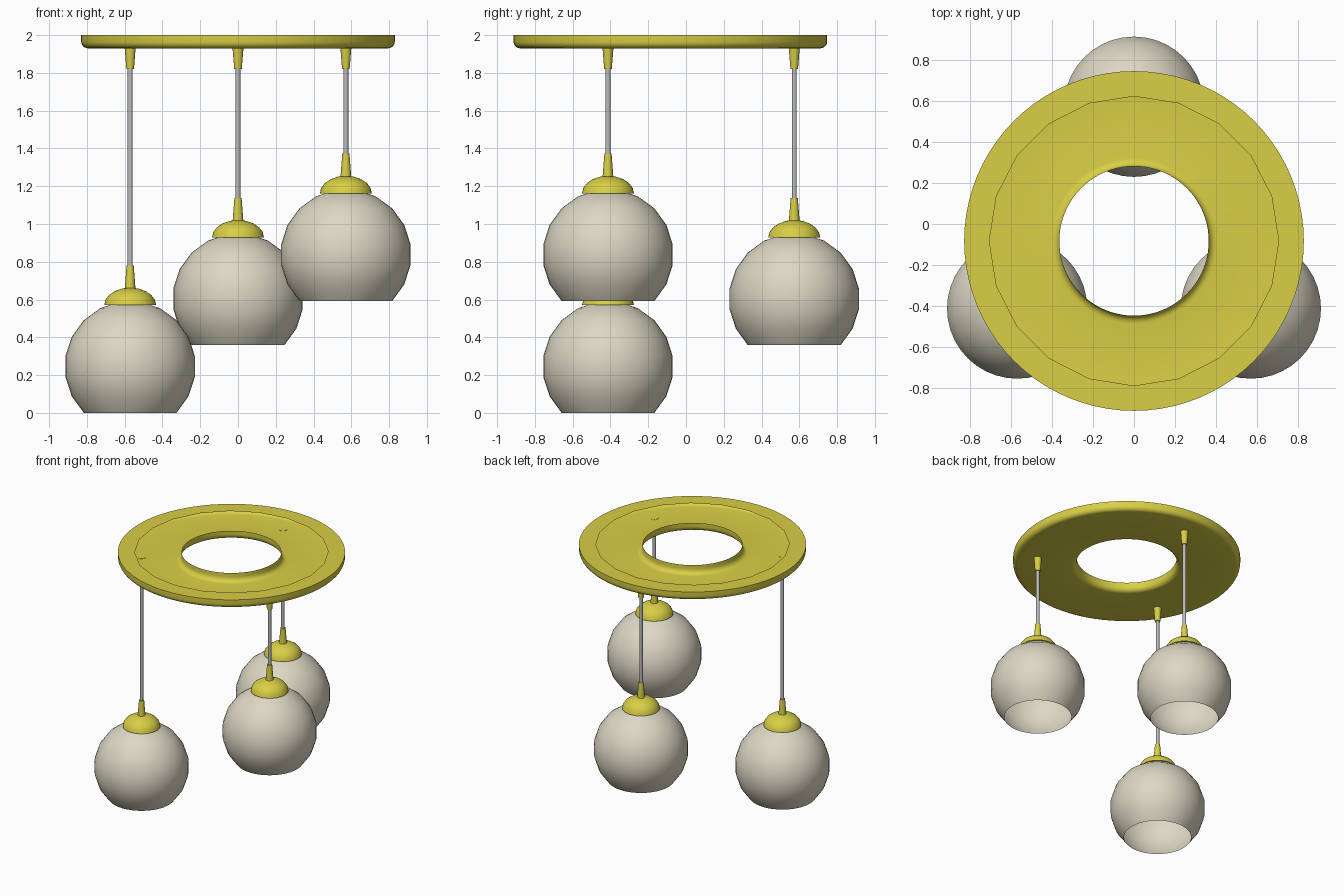
import bpy, bmesh, math

if "Cube" in bpy.data.objects:
    bpy.data.objects.remove(bpy.data.objects["Cube"])


def material(name, rgb):
    m = bpy.data.materials.new(name)
    m.diffuse_color = (*rgb, 1)
    m.use_nodes = True
    m.node_tree.nodes["Principled BSDF"].inputs["Base Color"].default_value = m.diffuse_color
    return m


YELLOW = material("mustard_yellow", (0.69, 0.62, 0.06))
CREAM = material("cream_glass", (0.72, 0.68, 0.55))
GREY = material("cord_grey", (0.50, 0.50, 0.50))


def lathe(name, profile, mat, x, y, z=0.0, segs=40, cap=False):
    """Spin (radius, height) points round z; a radius may be a function of angle."""
    bm = bmesh.new()
    rings = []
    for r, h in profile:
        ring = []
        for i in range(segs):
            a = 2 * math.pi * i / segs
            rad = r(a) if callable(r) else r
            ring.append(bm.verts.new((rad * math.cos(a), rad * math.sin(a), h)))
        rings.append(ring)
    for lo, hi in zip(rings, rings[1:]):
        for i in range(segs):
            j = (i + 1) % segs
            bm.faces.new((lo[i], lo[j], hi[j], hi[i]))
    if cap:
        bm.faces.new(rings[0][::-1])
        bm.faces.new(rings[-1])
    me = bpy.data.meshes.new(name)
    bm.to_mesh(me)
    bm.free()
    me.materials.append(mat)
    ob = bpy.data.objects.new(name, me)
    ob.location = (x, y, z)
    bpy.context.collection.objects.link(ob)
    bpy.ops.object.select_all(action='DESELECT')
    ob.select_set(True)
    bpy.context.view_layer.objects.active = ob
    bpy.ops.object.shade_smooth_by_angle(angle=math.radians(35))
    return ob


def arc(cr, cz, rad, a0, a1, n):
    """Points of an arc in the (radius, height) plane, angles in degrees."""
    angles = [math.radians(a0 + (a1 - a0) * k / n) for k in range(n + 1)]
    return [(cr + rad * math.cos(a), cz + rad * math.sin(a)) for a in angles]


def twenty_gon(a):
    step = math.pi / 10
    return 0.707 * math.cos(step / 2) / math.cos(a % step - step / 2)


# Ceiling plate: hollow ring pan, open on top, with a flat lip cut to 20 sides
pan = [(0.365, 2.0)]
pan += arc(0.405, 1.97, 0.04, 180, 270, 5)
pan += arc(0.795, 1.965, 0.035, 270, 360, 5)
pan += [(0.83, 2.0)]
lip = [(0.83, 2.0), (twenty_gon, 2.0)]
lathe("ceiling_plate", pan, YELLOW, 0, -0.083, segs=80)
lathe("ceiling_plate_lip", lip, YELLOW, 0, -0.083, segs=80)

# Three pendants at stepped heights
for label, x, y, z in (("left", -0.571, -0.413, 0.0),
                       ("back", 0.0, 0.573, 0.358),
                       ("right", 0.571, -0.413, 0.592)):
    # Open globe shade
    lathe(label + "_globe_shade", arc(0, 0.2455, 0.347, -45, 81, 7), CREAM, x, y, z)
    # Domed cap
    dome = [(0.1375 * math.cos(t), 0.57 + 0.093 * math.sin(t))
            for t in (math.radians(d) for d in (0, 18, 36, 54, 72, 85))]
    lathe(label + "_shade_cap", dome, YELLOW, x, y, z)
    # Tapered cord grips at both ends
    lathe(label + "_lower_grip", [(0.029, z + 0.65), (0.019, z + 0.78)],
          YELLOW, x, y, segs=20, cap=True)
    lathe(label + "_upper_grip", [(0.020, 1.82), (0.029, 1.932)],
          YELLOW, x, y, segs=20, cap=True)
    # Cord
    lathe(label + "_cord", [(0.013, z + 0.77), (0.013, 1.83)],
          GREY, x, y, segs=16, cap=True)
